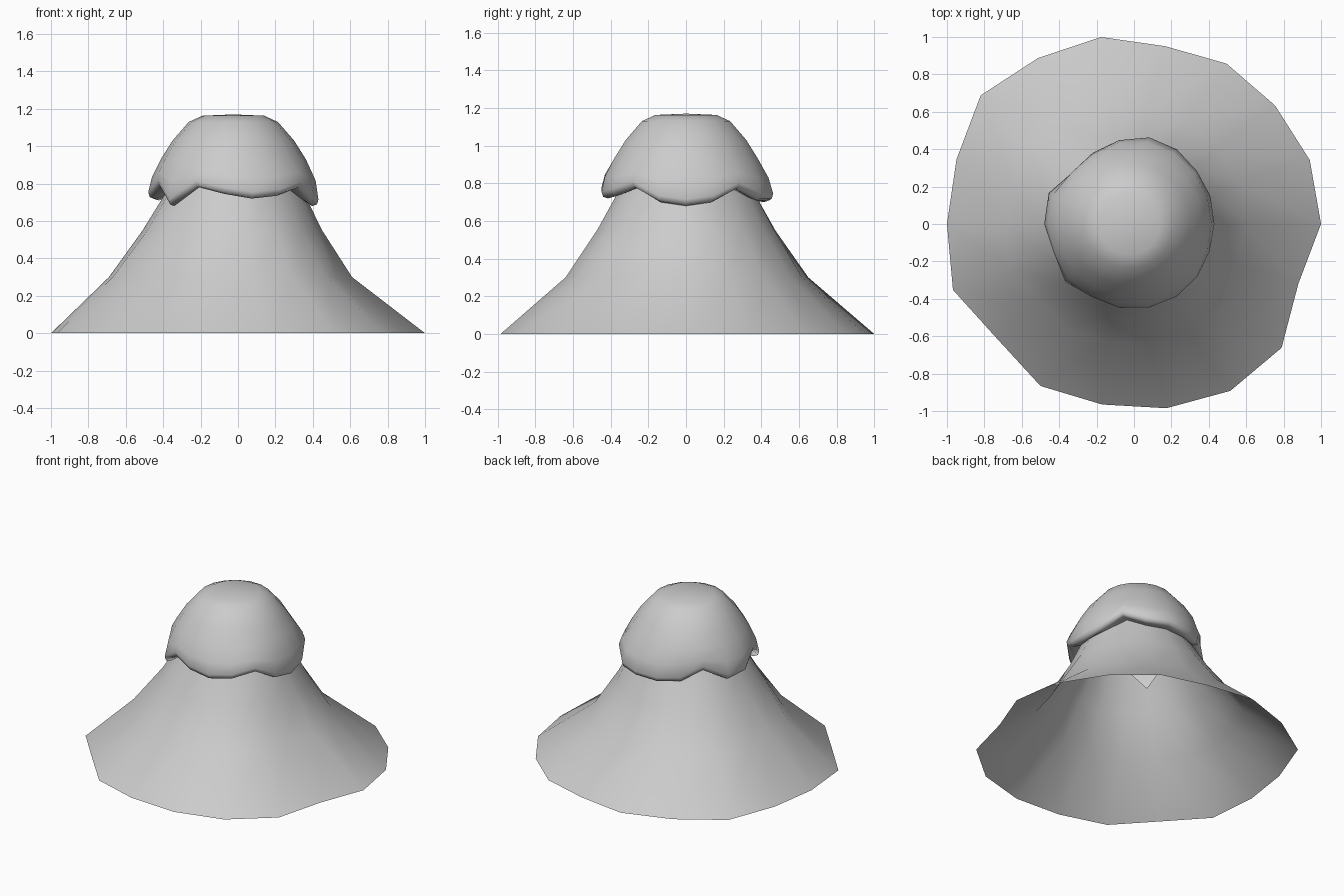
import bpy, bmesh
from math import sin, cos, radians

if "Cube" in bpy.data.objects:
    bpy.data.objects.remove(bpy.data.objects["Cube"])

N = 18
# per 20 degree step: foot radius, cap edge radius, cap edge height
FOOT = [1.0, 1.0, .985, .99, .965, 1.015, 1.025, 1.07, 1.01,
        1.0, 1.03, .955, 1.0, .98, 1.0, 1.03, 1.03, .935]
EDGE_R = [.43, .435, .44, .46, .47, .455, .44, .43, .485,
          .48, .455, .48, .45, .455, .455, .45, .44, .43]
EDGE_Z = [.68, .70, .77, .71, .71, .70, .71, .78, .71,
          .72, .785, .68, .78, .745, .72, .735, .775, .70]


def polar(i, r, z, shift=0.0):
    a = radians(20 * i)
    return (r * cos(a) + shift, r * sin(a), z)


def loft(name, rings, tip=None):
    """Skin a stack of closed rings, with an optional closing centre point."""
    bm = bmesh.new()
    rows = [[bm.verts.new(p) for p in ring] for ring in rings]
    for lo, hi in zip(rows, rows[1:]):
        for i in range(N):
            j = (i + 1) % N
            bm.faces.new((lo[i], lo[j], hi[j], hi[i]))
    if tip:
        c = bm.verts.new(tip)
        for i in range(N):
            bm.faces.new((rows[-1][i], rows[-1][(i + 1) % N], c))
    me = bpy.data.meshes.new(name)
    bm.to_mesh(me)
    bm.free()
    me.shade_smooth()
    ob = bpy.data.objects.new(name, me)
    bpy.context.collection.objects.link(ob)
    return ob


def slope_radius(z):
    return .48 - (z - .55) * .56


# Seam where the slope disappears under the cap, following its wavy edge
seam = [polar(i, slope_radius(EDGE_Z[i] + .015), EDGE_Z[i] + .015, -.02) for i in range(N)]

# Flared, open-bottomed mountain slope
loft("mountain_slope", [
    [polar(i, FOOT[i], 0) for i in range(N)],
    [polar(i, .65 * FOOT[i], .30, -.04) for i in range(N)],
    [polar(i, .36 + .12 * FOOT[i], .55, -.03) for i in range(N)],
    seam,
])

# Domed snow cap with a rounded, dripping lip
cap = [
    seam,
    [polar(i, EDGE_R[i] - .035, EDGE_Z[i]) for i in range(N)],
    [polar(i, EDGE_R[i] - .008, EDGE_Z[i] + .008) for i in range(N)],
    [polar(i, EDGE_R[i], EDGE_Z[i] + .035) for i in range(N)],
    [polar(i, .5 * EDGE_R[i] + .21, .45 * EDGE_Z[i] + .51, -.01) for i in range(N)],
]
for r, z in ((.388, .93), (.325, 1.03), (.238, 1.13), (.165, 1.163)):
    cap.append([polar(i, r, z, -.025) for i in range(N)])
loft("snow_cap", cap, tip=(-.025, 0, 1.17))
